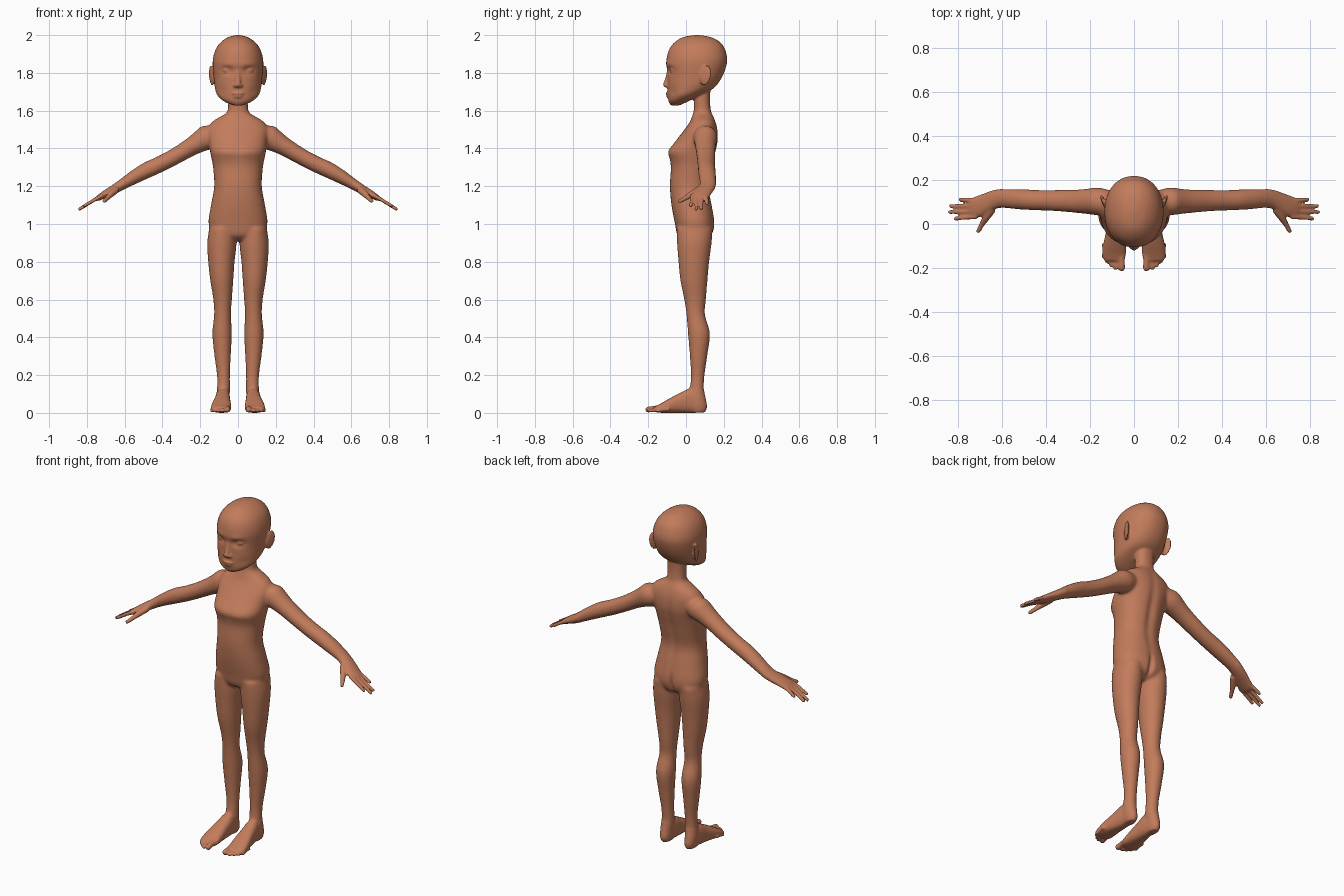
import bpy, bmesh, math
from mathutils import Vector, Matrix

X, Y, Z = Vector((1, 0, 0)), Vector((0, 1, 0)), Vector((0, 0, 1))
bm = bmesh.new()


def spline(rows, sub):
    """Catmull-Rom interpolation of number rows."""
    out = []
    for i in range(len(rows) - 1):
        p = [rows[max(i - 1, 0)], rows[i], rows[i + 1], rows[min(i + 2, len(rows) - 1)]]
        for k in range(sub):
            t = k / sub
            out.append([0.5 * (2 * b + (c - a) * t + (2 * a - 5 * b + 4 * c - d) * t * t
                        + (3 * b - a - 3 * c + d) * t ** 3) for a, b, c, d in zip(*p)])
    return out + [list(rows[-1])]


def tube(rows, a, b, sides=(1,), p=2.0, n=40, sub=5):
    """Loft of (cx, cy, cz, ra, rb) rings spanned by a and b; sides=(1,-1) mirrors it."""
    made = []
    for s in sides:
        rings = []
        for cx, cy, cz, ra, rb in spline(rows, sub):
            ring = []
            for i in range(n):
                w = 2 * math.pi * i / n
                u, v = math.cos(w), math.sin(w)
                u = math.copysign(abs(u) ** (2 / p), u)
                v = math.copysign(abs(v) ** (2 / p), v)
                co = Vector((cx, cy, cz)) + a * u * max(ra, .002) + b * v * max(rb, .002)
                co.x *= s
                ring.append(bm.verts.new(co))
            rings.append(ring)
        for r, q in zip(rings, rings[1:]):
            for i in range(n):
                bm.faces.new((r[i], r[(i + 1) % n], q[(i + 1) % n], q[i]))
        bm.faces.new(rings[0])
        bm.faces.new(rings[-1])
        made += [v for ring in rings for v in ring]
    return made


def box_rows(rows, along):
    """(position, x0, x1, c0, c1) extents to ring rows, along 'z' or 'y'."""
    out = []
    for t, x0, x1, c0, c1 in rows:
        x, c = (x0 + x1) / 2, (c0 + c1) / 2
        pos = (x, c, t) if along == 'z' else (x, t, c)
        out.append((*pos, (x1 - x0) / 2, (c1 - c0) / 2))
    return out


def digit(points, sides=(1, -1)):
    """Round-ended finger or toe through (x, y, z, r) points."""
    d = (Vector(points[-1][:3]) - Vector(points[0][:3])).normalized()
    a = d.cross(Z).normalized()
    rows = [(*q[:3], q[3], q[3]) for q in points]
    end, r = Vector(points[-1][:3]), points[-1][3]
    for k in (.5, .85, 1):
        rad = r * math.sqrt(1 - k * k)
        rows.append((*(end + d * r * k), rad, rad))
    tube(rows, a, d.cross(a), sides, n=16, sub=3)


def ball(c, radii, sides=(1,), turn=0, tilt=0):
    for s in sides:
        m = (Matrix.Diagonal((s, 1, 1, 1)) @ Matrix.Translation(c) @ Matrix.Rotation(turn, 4, 'Z')
             @ Matrix.Rotation(tilt, 4, 'X') @ Matrix.Diagonal((*radii, 1)))
        bmesh.ops.create_uvsphere(bm, u_segments=24, v_segments=16, radius=1, matrix=m)


def press(verts, c, size, push):
    """Soft sculpting push with a gaussian falloff."""
    c, push = Vector(c), Vector(push)
    for v in verts:
        d = v.co - c
        q = sum((d[i] / size[i]) ** 2 for i in range(3))
        if q < 6:
            v.co += push * math.exp(-q)


LR = (1, -1)

# head, with eye sockets, brow and cheeks pressed in
head = [(1.628, .025, -.08, -.035), (1.648, .072, -.092, .01), (1.68, .108, -.096, .075),
        (1.72, .122, -.098, .147), (1.78, .129, -.098, .192), (1.86, .134, -.104, .218),
        (1.92, .12, -.091, .208), (1.96, .093, -.062, .183), (1.988, .054, -.018, .135),
        (2.0, .012, .045, .075)]
hv = tube(box_rows([(z, -w, w, f, b) for z, w, f, b in head], 'z'), X, Y, p=2.15, n=72, sub=8)
for s in LR:
    press(hv, (s * .056, -.09, 1.812), (.034, .06, .02), (0, .016, 0))
    press(hv, (s * .055, -.09, 1.845), (.04, .05, .014), (0, -.005, 0))
    press(hv, (s * .085, -.06, 1.695), (.03, .05, .03), (0, .007, 0))

# face features and ears
ball((.057, -.063, 1.813), (.025, .021, .017), LR)
digit([(0, -.088, 1.815, .012), (0, -.096, 1.775, .013), (0, -.107, 1.738, .015)], (1,))
ball((.014, -.1, 1.733), (.012, .014, .01), LR)
ball((0, -.092, 1.692), (.034, .017, .008))
ball((0, -.089, 1.675), (.028, .017, .008))
ball((0, -.07, 1.648), (.032, .02, .018))
ball((.139, .103, 1.787), (.009, .032, .055), LR, -.4, -.2)
ball((.128, .09, 1.78), (.014, .018, .04), LR)

# torso and neck
torso = [(.912, .05, -.01, .09), (.94, .12, -.045, .135), (1.0, .156, -.058, .152),
         (1.1, .143, -.077, .138), (1.2, .126, -.085, .122), (1.3, .132, -.08, .14),
         (1.345, .14, -.088, .15), (1.385, .148, -.098, .16), (1.44, .155, -.055, .17),
         (1.5, .16, -.008, .168), (1.54, .138, .02, .158), (1.565, .1, .03, .148),
         (1.587, .063, .038, .137), (1.61, .053, .042, .13), (1.66, .052, .042, .127),
         (1.72, .052, .045, .13)]
tube(box_rows([(z, -w, w, f, b) for z, w, f, b in torso], 'z'), X, Y, p=2.25, n=64)

# legs
leg = [(.98, .02, .152, -.05, .142), (.9, .008, .163, -.048, .136), (.8, .018, .158, -.04, .123),
       (.7, .025, .147, -.03, .114), (.6, .032, .131, -.01, .106), (.52, .037, .127, .002, .101),
       (.42, .032, .136, .01, .127), (.3, .038, .125, .02, .113), (.2, .042, .112, .025, .099),
       (.13, .042, .112, .02, .095), (.07, .046, .115, .01, .106), (.03, .048, .112, .01, .112),
       (.002, .056, .104, .02, .1)]
tube(box_rows(leg, 'z'), X, Y, LR)

# feet and toes
foot = [(.095, .055, .105, .001, .07), (.03, .043, .116, 0, .128), (-.03, .04, .126, 0, .106),
        (-.09, .037, .139, 0, .075), (-.14, .037, .143, .001, .046), (-.168, .045, .134, .006, .032)]
tube(box_rows(foot, 'y'), X, Z, LR, p=2.5)
for x, y, r in ((.056, -.2, .016), (.084, -.2, .0105), (.104, -.187, .01), (.122, -.17, .01),
                (.137, -.15, .0095)):
    digit([(x, y + .06, r + .01, r), (x, y + .03, r + .007, r * .9), (x, y, r + .001, r)])

# arms down to the knuckles
arm = [(.11, .103, 1.475, .05, .05), (.16, .103, 1.46, .063, .066), (.205, .103, 1.435, .059, .057),
       (.25, .103, 1.408, .054, .049), (.33, .106, 1.36, .05, .044), (.41, .108, 1.318, .047, .043),
       (.48, .11, 1.286, .047, .043), (.55, .114, 1.248, .046, .037), (.61, .116, 1.211, .043, .029),
       (.65, .105, 1.187, .046, .025), (.7, .083, 1.16, .05, .02), (.738, .073, 1.138, .046, .015),
       (.752, .071, 1.13, .04, .008)]
tube(arm, Y, Vector((.454, 0, .891)), LR)

# fingers and thumbs
for y0, x1, y1, z1 in ((.033, .812, .025, 1.097), (.058, .837, .054, 1.08),
                       (.083, .832, .081, 1.083), (.107, .79, .112, 1.109)):
    digit([(.715, y0, 1.152, .0115), (.75, y0 * .7 + y1 * .3, 1.134, .0105), (x1, y1, z1, .0095)])
digit([(.645, .07, 1.182, .02), (.672, .03, 1.158, .017), (.692, -.002, 1.137, .0125),
       (.708, -.032, 1.121, .0105)])

# fuse everything into one skin
bmesh.ops.recalc_face_normals(bm, faces=bm.faces)
mesh = bpy.data.meshes.new("body")
bm.to_mesh(mesh)
bm.free()
body = bpy.data.objects.new("body", mesh)
bpy.context.collection.objects.link(body)
mod = body.modifiers.new("fuse", 'REMESH')
mod.mode = 'VOXEL'
mod.voxel_size = .0056
dg = bpy.context.evaluated_depsgraph_get()
skin = bpy.data.meshes.new_from_object(body.evaluated_get(dg))
body.modifiers.clear()
body.data = skin

# soften the joins, leaving face, hands and feet crisper
bm = bmesh.new()
bm.from_mesh(skin)
axes = dict(factor=.5, use_axis_x=True, use_axis_y=True, use_axis_z=True)
soft = [v for v in bm.verts if .12 < v.co.z < 1.6 and abs(v.co.x) < .6]
for i in range(18):
    bmesh.ops.smooth_vert(bm, verts=soft if i > 2 else bm.verts, **axes)

# spine groove, seat cleft and chest hollow
trunk = [v for v in bm.verts if abs(v.co.x) < .2 and .8 < v.co.z < 1.6]
press(trunk, (0, .15, 1.3), (.025, .06, .2), (0, -.01, 0))
press(trunk, (0, .15, .97), (.014, .06, .06), (0, -.018, 0))
press(trunk, (0, -.1, 1.39), (.03, .05, .05), (0, .005, 0))
bm.to_mesh(skin)
bm.free()

# skin colour
mat = bpy.data.materials.new("warm brown skin")
mat.diffuse_color = (.54, .2, .105, 1)
skin.materials.clear()
skin.materials.append(mat)
for f in skin.polygons:
    f.use_smooth = True
    f.material_index = 0
